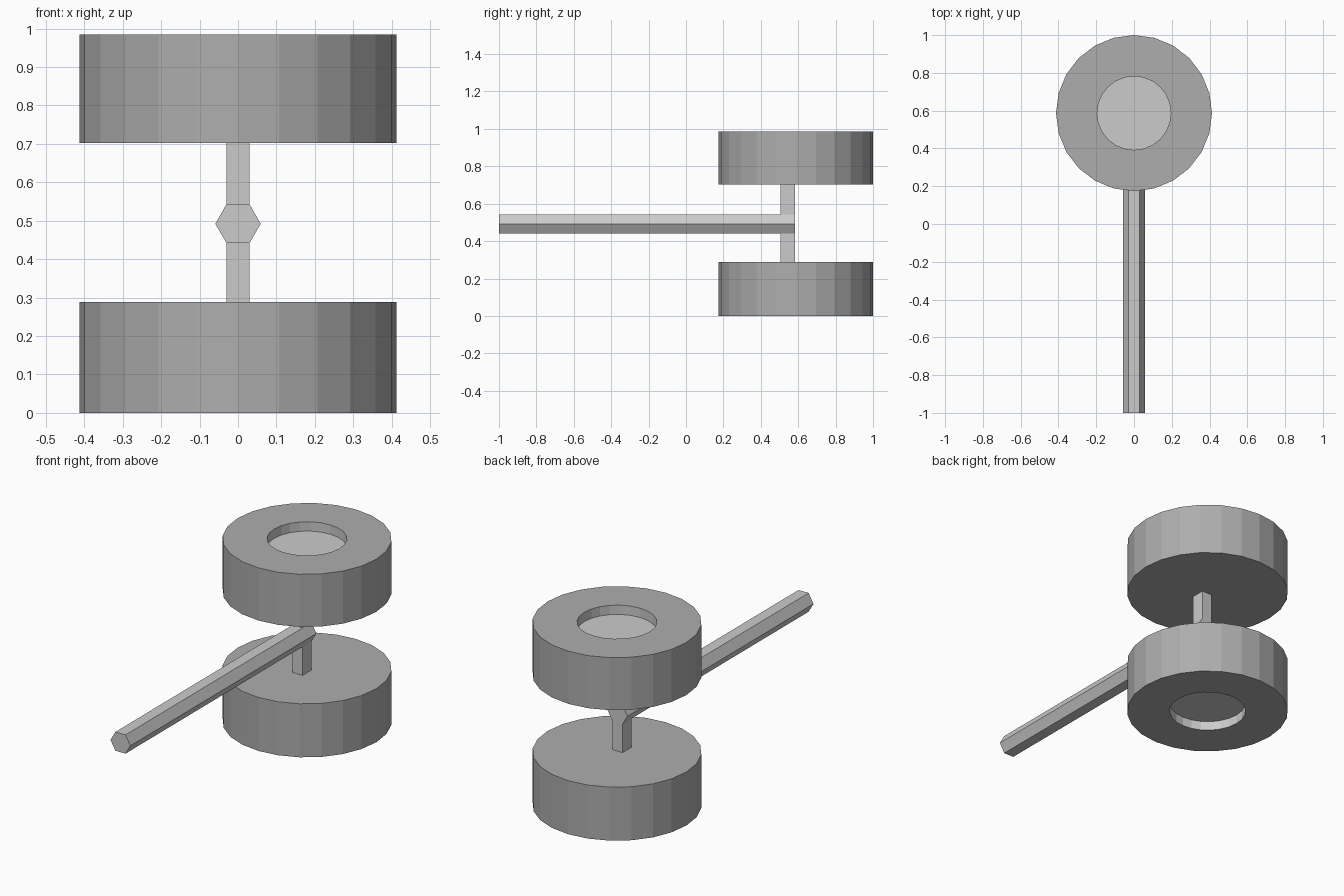
import bpy, bmesh, math

if "Cube" in bpy.data.objects:
    bpy.data.objects.remove(bpy.data.objects["Cube"])

SEG, R, HUB, CY = 24, 0.413, 0.195, 0.587


def material(name, v):
    m = bpy.data.materials.new(name)
    m.diffuse_color = (v, v, v, 1)
    m.use_nodes = True
    m.node_tree.nodes["Principled BSDF"].inputs["Base Color"].default_value = m.diffuse_color
    return m


DARK, LIGHT = material("dark_grey", 0.42), material("light_grey", 0.8)


def add_object(name, bm, mats):
    bmesh.ops.recalc_face_normals(bm, faces=bm.faces)
    me = bpy.data.meshes.new(name)
    bm.to_mesh(me)
    bm.free()
    for m in mats:
        me.materials.append(m)
    ob = bpy.data.objects.new(name, me)
    bpy.context.collection.objects.link(ob)
    return ob


def wheel(name, z_inner, z_outer, z_recess):
    """Solid disc with a shallow round recess in its outer face."""
    bm = bmesh.new()
    rings = []
    for r, z in ((R, z_inner), (R, z_outer), (HUB, z_outer), (HUB, z_recess)):
        rings.append([bm.verts.new((r * math.cos(a), CY + r * math.sin(a), z))
                      for a in (2 * math.pi * i / SEG for i in range(SEG))])
    bm.faces.new(rings[0])
    bm.faces.new(rings[-1]).material_index = 1
    for k in range(3):
        for i in range(SEG):
            j = (i + 1) % SEG
            f = bm.faces.new((rings[k][i], rings[k][j], rings[k + 1][j], rings[k + 1][i]))
            f.material_index = int(k == 2)
    add_object(name, bm, (DARK, LIGHT))


# wheels
wheel("upper_wheel", 0.702, 0.985, 0.935)
wheel("lower_wheel", 0.288, 0.0, 0.05)

# hexagonal handle with the axle stubs extruded from its top and bottom flats
bm = bmesh.new()
hexagon = [(0.059, 0.492), (0.03, 0.543), (-0.03, 0.543),
           (-0.059, 0.492), (-0.03, 0.442), (0.03, 0.442)]
loops = [[bm.verts.new((x, y, z)) for x, z in hexagon] for y in (-1, 0.506, 0.582)]
bm.faces.new(loops[0])
bm.faces.new(loops[-1])
stubs = []
for a, b in zip(loops, loops[1:]):
    for i in range(6):
        j = (i + 1) % 6
        f = bm.faces.new((a[i], a[j], b[j], b[i]))
        if b is loops[-1] and i in (1, 4):
            stubs.append((f, 0.702 if i == 1 else 0.288))
for f, z in stubs:
    out = bmesh.ops.extrude_discrete_faces(bm, faces=[f])["faces"][0]
    for v in out.verts:
        v.co.z = z
add_object("handle_and_axle", bm, (LIGHT,))
